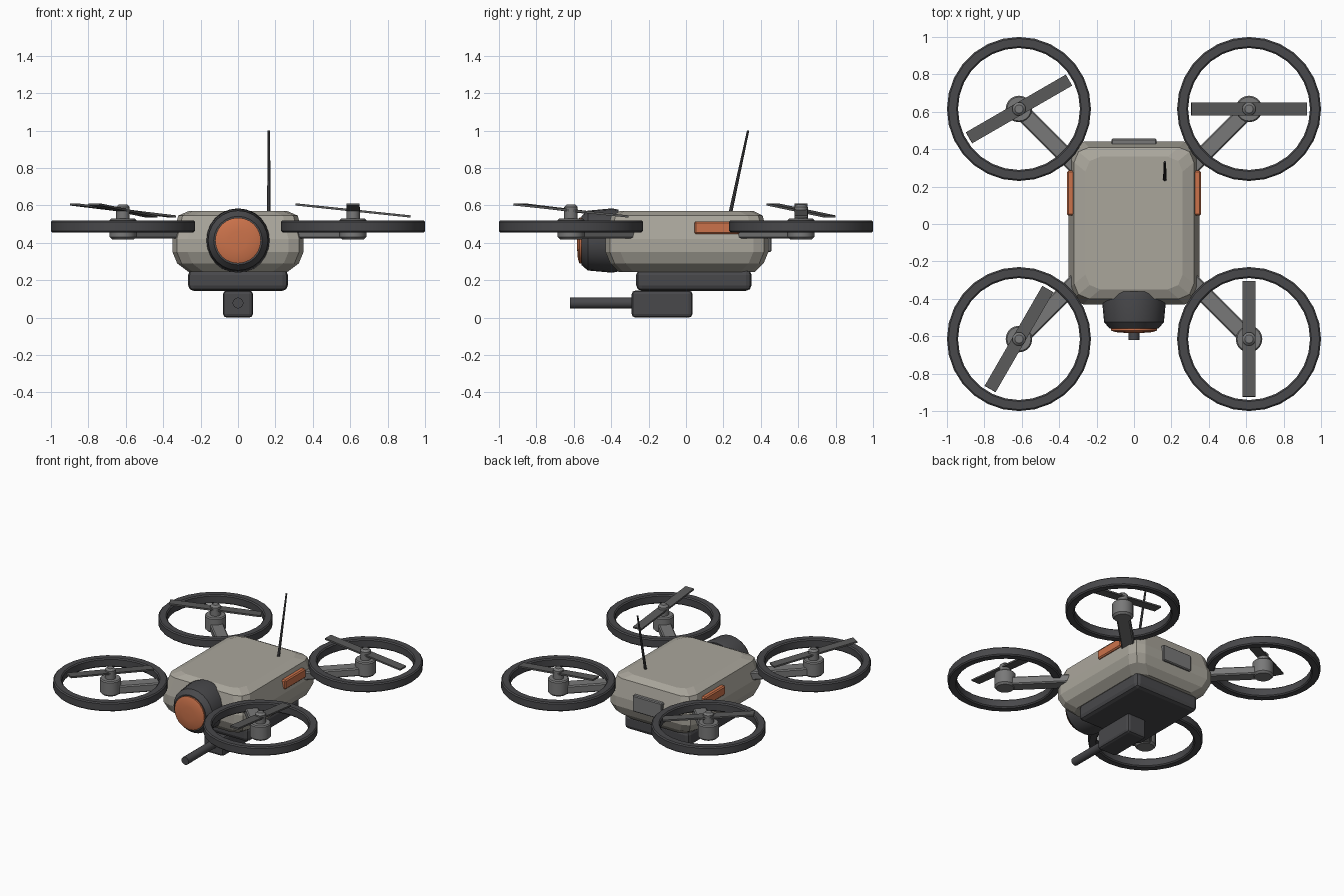
import bpy, bmesh
from math import sin, cos, pi, radians, atan2
from mathutils import Vector

if "Cube" in bpy.data.objects:
    bpy.data.objects.remove(bpy.data.objects["Cube"])


def material(name, rgb):
    m = bpy.data.materials.new(name)
    m.diffuse_color = (*rgb, 1)
    m.use_nodes = True
    m.node_tree.nodes["Principled BSDF"].inputs["Base Color"].default_value = m.diffuse_color
    return m


SHELL = material("shell", (0.40, 0.38, 0.33))
DARK = material("dark", (0.065, 0.065, 0.07))
GREY = material("grey", (0.19, 0.19, 0.19))
BLADE = material("blade", (0.10, 0.10, 0.10))
ORANGE = material("orange", (0.60, 0.17, 0.07))


def finish(name, bm, mat, loc=(0, 0, 0), rot=(0, 0, 0), smooth=False):
    bmesh.ops.recalc_face_normals(bm, faces=bm.faces)
    me = bpy.data.meshes.new(name)
    bm.to_mesh(me)
    bm.free()
    me.materials.append(mat)
    ob = bpy.data.objects.new(name, me)
    bpy.context.collection.objects.link(ob)
    ob.location, ob.rotation_euler = loc, rot
    if smooth:
        bpy.ops.object.select_all(action='DESELECT')
        ob.select_set(True)
        bpy.context.view_layer.objects.active = ob
        bpy.ops.object.shade_smooth_by_angle(angle=radians(30))
    return ob


def box(name, size, loc, mat, bevel=0.0, segments=1, rot=(0, 0, 0)):
    bm = bmesh.new()
    bmesh.ops.create_cube(bm, size=1)
    bmesh.ops.scale(bm, vec=size, verts=bm.verts)
    if bevel:
        bmesh.ops.bevel(bm, geom=bm.edges[:], offset=bevel, segments=segments,
                        profile=0.5, affect='EDGES')
    return finish(name, bm, mat, loc, rot)


def lathe(name, profile, n, loc, mat, rot=(0, 0, 0), closed=False, smooth=True):
    """Spin (radius, height) points around the local z axis."""
    bm = bmesh.new()
    rings = [[bm.verts.new((r * cos(2 * pi * i / n), r * sin(2 * pi * i / n), z))
              for i in range(n)] for r, z in profile]
    pairs = list(zip(rings, rings[1:]))
    if closed:
        pairs.append((rings[-1], rings[0]))
    for a, b in pairs:
        for i in range(n):
            j = (i + 1) % n
            bm.faces.new((a[i], a[j], b[j], b[i]))
    if not closed:
        bm.faces.new(rings[0])
        bm.faces.new(rings[-1])
    return finish(name, bm, mat, loc, rot, smooth)


def rounded_rect(hx, hy, r, steps=2):
    pts = []
    for k, (sx, sy) in enumerate(((1, 1), (-1, 1), (-1, -1), (1, -1))):
        for s in range(steps + 1):
            a = pi / 2 * (k + s / steps)
            pts.append((sx * (hx - r) + r * cos(a), sy * (hy - r) + r * sin(a)))
    return pts


# Faceted body shell: stacked rounded rectangles (z, half width, half length)
bm = bmesh.new()
levels = [(0.245, 0.265, 0.365), (0.29, 0.325, 0.41), (0.35, 0.35, 0.435),
          (0.42, 0.35, 0.435), (0.545, 0.32, 0.405), (0.571, 0.26, 0.355)]
loops = [[bm.verts.new((x, y + 0.005, z)) for x, y in rounded_rect(hx, hy, 0.08)]
         for z, hx, hy in levels]
for a, b in zip(loops, loops[1:]):
    for i in range(len(a)):
        j = (i + 1) % len(a)
        bm.faces.new((a[i], a[j], b[j], b[i]))
bm.faces.new(loops[0])
bm.faces.new(loops[-1])
finish("body", bm, SHELL)

# Camera housing and dome lens on the front
forward = (pi / 2, 0, 0)
lathe("camera_housing", [(0.165, 0.36), (0.172, 0.395), (0.16, 0.525), (0.13, 0.56)],
      24, (0, 0, 0.412), DARK, forward)
lathe("camera_lens", [(0.122, 0.54), (0.122, 0.57), (0.10, 0.578), (0.05, 0.582),
                      (0.005, 0.583)], 24, (0, 0, 0.412), ORANGE, forward)

# Belly battery, turret and barrel
box("battery", (0.534, 0.617, 0.115), (0, 0.042, 0.2005), DARK, 0.03, 2)
box("turret", (0.16, 0.325, 0.145), (0, -0.128, 0.0725), DARK, 0.02, 2)
lathe("barrel", [(0.029, 0.25), (0.029, 0.62)], 16, (0, 0, 0.078), DARK, forward)

# Rear panel and side lights
box("rear_panel", (0.24, 0.04, 0.12), (0, 0.436, 0.41), GREY, 0.006)
for side, sx in (("left", -1), ("right", 1)):
    box(f"{side}_light", (0.04, 0.24, 0.068), (sx * 0.338, 0.165, 0.48), ORANGE, 0.008)

# Leaning antenna
base, tip = Vector((0.165, 0.235, 0.55)), Vector((0.165, 0.332, 1.0))
d = tip - base
lathe("antenna", [(0.010, 0), (0.006, d.length)], 8, base, DARK,
      (-atan2(d.y, d.z), 0, 0))

# Four rotors: arm, motor, hub, blade and guard ring
C = 0.615
for name, sx, sy, turn in (("back_right", 1, 1, 0), ("back_left", -1, 1, 30),
                           ("front_left", -1, -1, 60), ("front_right", 1, -1, 90)):
    x, y = sx * C, sy * C
    box(f"{name}_arm", (0.46, 0.09, 0.06), (sx * 0.452, sy * 0.452, 0.452), GREY,
        0.008, 1, (0, 0, atan2(sy, sx)))
    lathe(f"{name}_motor", [(0.058, 0.417), (0.071, 0.43), (0.071, 0.522), (0.064, 0.53)],
          20, (x, y, 0), GREY)
    lathe(f"{name}_hub", [(0.036, 0.525), (0.036, 0.592), (0.022, 0.605)],
          16, (x, y, 0), GREY)
    box(f"{name}_blade", (0.62, 0.068, 0.012), (x, y, 0.573), BLADE, 0, 1,
        (0, radians(6), radians(turn)))
    lathe(f"{name}_guard", [(0.334, 0.455), (0.377, 0.455), (0.385, 0.463), (0.385, 0.512),
                            (0.377, 0.52), (0.334, 0.52), (0.326, 0.512), (0.326, 0.463)],
          28, (x, y, 0), DARK, closed=True)
